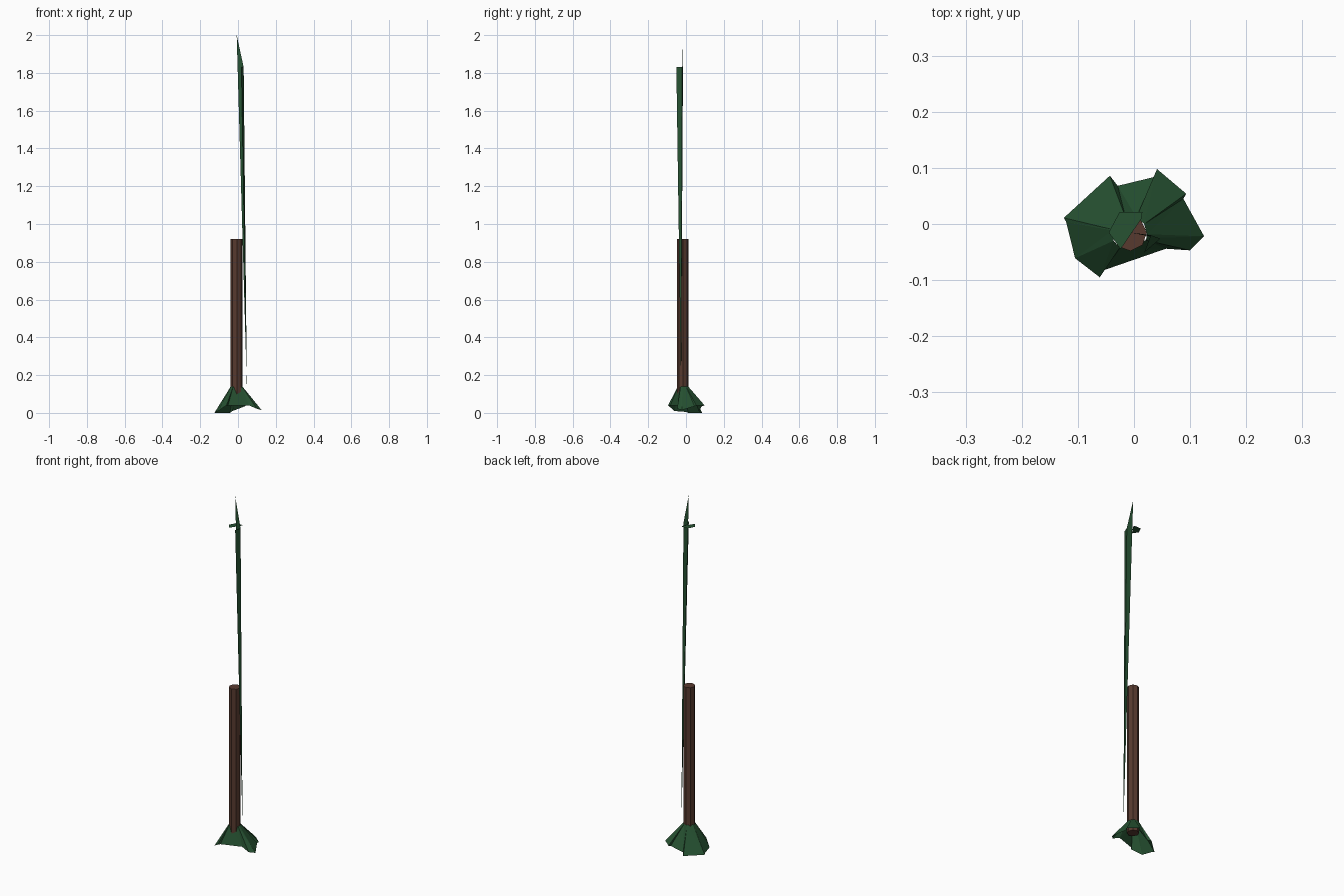
import bpy, math

if "Cube" in bpy.data.objects:
    bpy.data.objects.remove(bpy.data.objects["Cube"])


def material(name, color):
    m = bpy.data.materials.new(name)
    m.diffuse_color = (*color, 1)
    m.use_nodes = True
    m.node_tree.nodes["Principled BSDF"].inputs["Base Color"].default_value = m.diffuse_color
    return m


def mesh_part(name, verts, faces, mat):
    me = bpy.data.meshes.new(name)
    me.from_pydata(verts, [], faces)
    me.materials.append(mat)
    ob = bpy.data.objects.new(name, me)
    bpy.context.collection.objects.link(ob)
    return ob


green = material("needles", (0.02, 0.085, 0.032))
brown = material("bark", (0.095, 0.042, 0.028))
CX, CY = -0.008, -0.017

# Trunk: plain eight-sided post
bpy.ops.mesh.primitive_cylinder_add(vertices=8, radius=0.031, depth=0.84,
                                    location=(CX, CY, 0.50),
                                    rotation=(0, 0, math.radians(3)))
trunk = bpy.context.object
trunk.name = "trunk"
trunk.data.materials.append(brown)

# Jagged skirt: rim points (x, y, z) going round, joined to a collar on the trunk
rim = [(0.125, -0.022, 0.015), (0.088, 0.045, 0.035), (0.093, 0.054, 0.04),
       (0.041, 0.098, 0.04), (0.037, 0.084, 0.035), (-0.029, 0.068, 0.01),
       (-0.043, 0.086, 0.0), (-0.125, 0.011, 0.0), (-0.121, 0.004, 0.005),
       (-0.105, -0.061, 0.01), (-0.061, -0.095, 0.04), (-0.053, -0.082, 0.04),
       (0.057, -0.044, 0.04), (0.10, -0.047, 0.022)]
n = len(rim)
collar = []
for x, y, z in rim:
    a = math.atan2(y - CY, x - CX)
    collar.append((CX + 0.031 * math.cos(a), CY + 0.031 * math.sin(a), 0.14))
faces = []
for i in range(n):
    j = (i + 1) % n
    faces += [(i, j, n + i), (j, n + j, n + i)]
mesh_part("skirt_leaves", rim + collar, faces, green)

# Tall thin blade: tip triangle plus a side strip, both running to a low point
blade = [(-0.007, -0.015, 2.0), (0.030, -0.020, 1.83),
         (0.018, -0.051, 1.83), (0.047, -0.026, 0.13)]
mesh_part("tall_blade", blade, [(0, 3, 1), (1, 3, 2)], green)

# Flat leaf sheet just below the tip
sheet = [(-0.045, -0.015, 1.83), (-0.024, -0.045, 1.83), (0.013, 0.009, 1.83),
         (0.015, 0.021, 1.83), (-0.026, 0.021, 1.83)]
mesh_part("upper_leaf", sheet, [(0, 1, 2, 3, 4)], green)
